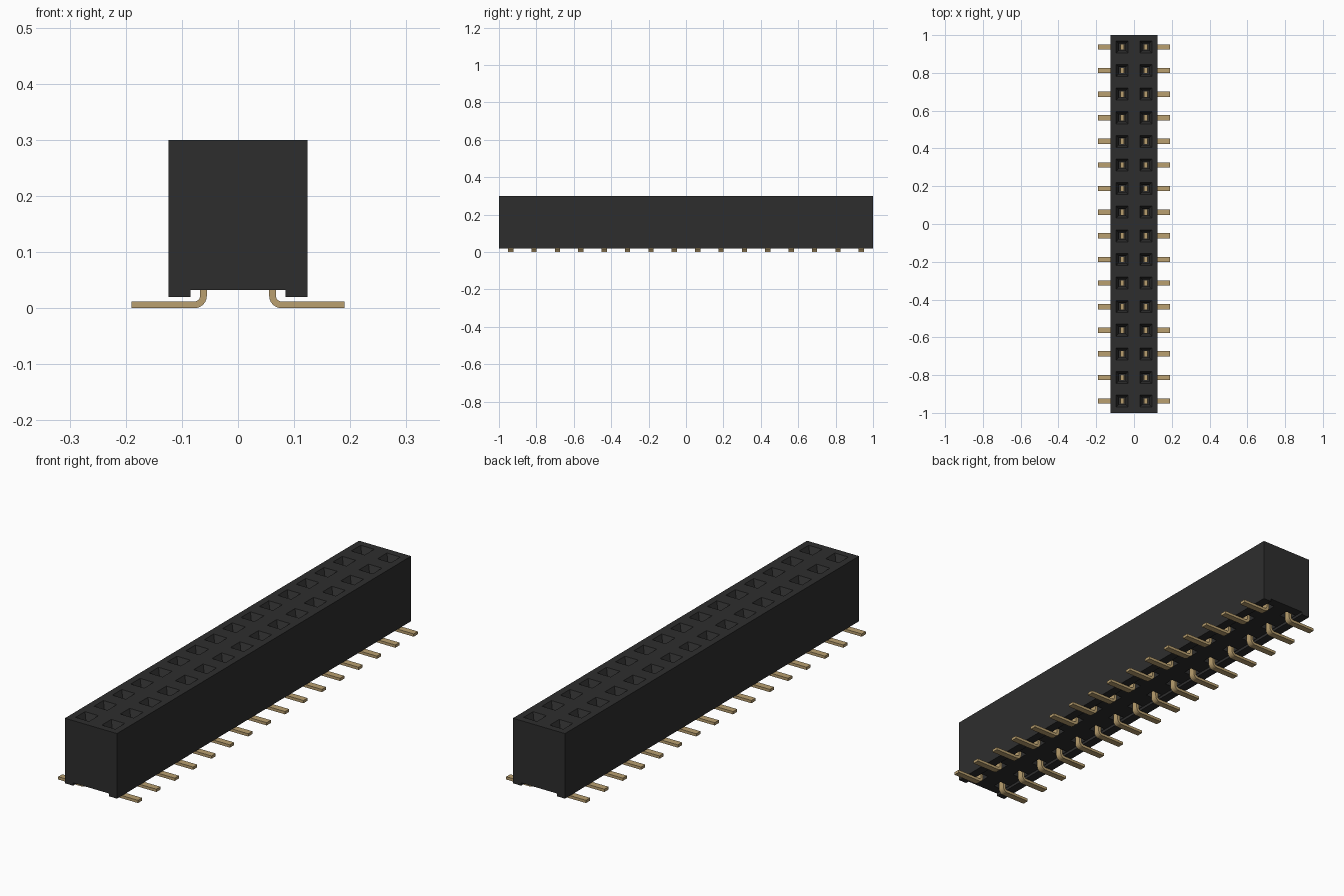
import bpy, bmesh, math
from mathutils import Matrix

if "Cube" in bpy.data.objects:
    bpy.data.objects.remove(bpy.data.objects["Cube"], do_unlink=True)

ROWS, PITCH, COL = 16, 0.125, 0.0625


def material(name, rgb, rough):
    m = bpy.data.materials.new(name)
    m.use_nodes = True
    m.diffuse_color = (*rgb, 1)
    b = m.node_tree.nodes["Principled BSDF"]
    b.inputs["Base Color"].default_value = (*rgb, 1)
    b.inputs["Roughness"].default_value = rough
    return m


BLACK = material("black plastic", (0.027, 0.027, 0.027), 0.6)
GOLD = material("gold plating", (0.49, 0.35, 0.16), 0.4)


def add_object(name, mesh, mat=None):
    if mat:
        mesh.materials.append(mat)
    ob = bpy.data.objects.new(name, mesh)
    bpy.context.collection.objects.link(ob)
    return ob


def to_mesh(name, bm):
    bmesh.ops.recalc_face_normals(bm, faces=bm.faces)
    mesh = bpy.data.meshes.new(name)
    bm.to_mesh(mesh)
    bm.free()
    return mesh


def extrude_y(bm, profile, half):
    """Extrude an (x, z) outline symmetrically along y."""
    face = bm.faces.new([bm.verts.new((x, -half, z)) for x, z in profile])
    geom = bmesh.ops.extrude_face_region(bm, geom=[face])["geom"]
    verts = [g for g in geom if isinstance(g, bmesh.types.BMVert)]
    bmesh.ops.translate(bm, verts=verts, vec=(0, 2 * half, 0))


def add_box(bm, x0, x1, y0, y1, z0, z1):
    m = (Matrix.Translation(((x0 + x1) / 2, (y0 + y1) / 2, (z0 + z1) / 2))
         @ Matrix.Diagonal((x1 - x0, y1 - y0, z1 - z0, 1)))
    bmesh.ops.create_cube(bm, size=1, matrix=m)


def add_square_loft(bm, cx, cy, rings):
    """Closed solid lofted through square rings given as (z, half width)."""
    loops = [[bm.verts.new((cx + sx * h, cy + sy * h, z))
              for sx, sy in ((-1, -1), (1, -1), (1, 1), (-1, 1))] for z, h in rings]
    for a, b in zip(loops, loops[1:]):
        for i in range(4):
            j = (i + 1) % 4
            bm.faces.new((a[i], a[j], b[j], b[i]))
    bm.faces.new(loops[0])
    bm.faces.new(loops[-1])


row_y = [(i - (ROWS - 1) / 2) * PITCH for i in range(ROWS)]

# Housing with a channel along the underside
bm = bmesh.new()
extrude_y(bm, [(-0.124, 0.02), (-0.085, 0.02), (-0.085, 0.032), (0.085, 0.032),
               (0.085, 0.02), (0.124, 0.02), (0.124, 0.3), (-0.124, 0.3)], 1.0)
housing = add_object("housing", to_mesh("housing", bm), BLACK)

# Cutter: tapered sockets from above, pin pockets from below
bm = bmesh.new()
for y in row_y:
    for s in (-1, 1):
        add_square_loft(bm, s * COL, y, [(0.13, 0.018), (0.272, 0.018),
                                         (0.3, 0.032), (0.31, 0.032)])
        xs = sorted((s * 0.034, s * 0.082))
        add_box(bm, xs[0], xs[1], y - 0.022, y + 0.022, 0.025, 0.12)
cutter = add_object("socket_cutter", to_mesh("socket_cutter", bm), BLACK)
cutter.hide_render = True
cut = housing.modifiers.new("sockets", "BOOLEAN")
cut.operation, cut.solver, cut.object = "DIFFERENCE", "EXACT", cutter
bpy.context.view_layer.objects.active = housing
housing.select_set(True)
bpy.ops.object.modifier_apply(modifier="sockets")
bpy.data.objects.remove(cutter, do_unlink=True)

# Bent surface-mount leg: flat foot, rounded bend, upright post
BEND_X, BEND_Z, STEPS = 0.0775, 0.022, 6


def arc(r):
    angles = [-math.pi / 2 * (1 + i / STEPS) for i in range(STEPS + 1)]
    return [(BEND_X + r * math.cos(a), BEND_Z + r * math.sin(a)) for a in angles]


bm = bmesh.new()
extrude_y(bm, [(0.19, 0.0)] + arc(0.022) + [(0.0555, 0.119), (0.0675, 0.119)]
          + arc(0.010)[::-1] + [(0.19, 0.012)], 0.014)
leg_mesh = to_mesh("leg", bm)
leg_mesh.materials.append(GOLD)

# Spring contact: two leaves joined at the base, inside each socket
bm = bmesh.new()
for s in (-1, 1):
    xs = sorted((s * 0.007, s * 0.011))
    add_box(bm, xs[0], xs[1], -0.014, 0.014, 0.13, 0.235)
add_box(bm, -0.011, 0.011, -0.014, 0.014, 0.13, 0.136)
contact_mesh = to_mesh("contact", bm)
contact_mesh.materials.append(GOLD)

for i, y in enumerate(row_y, 1):
    for side, s in (("right", -1), ("left", 1)):
        leg = add_object(f"{side}_leg_{i}", leg_mesh)
        leg.location.y = y
        leg.rotation_euler.z = 0 if s > 0 else math.pi
        contact = add_object(f"{side}_contact_{i}", contact_mesh)
        contact.location = (s * COL, y, 0)
